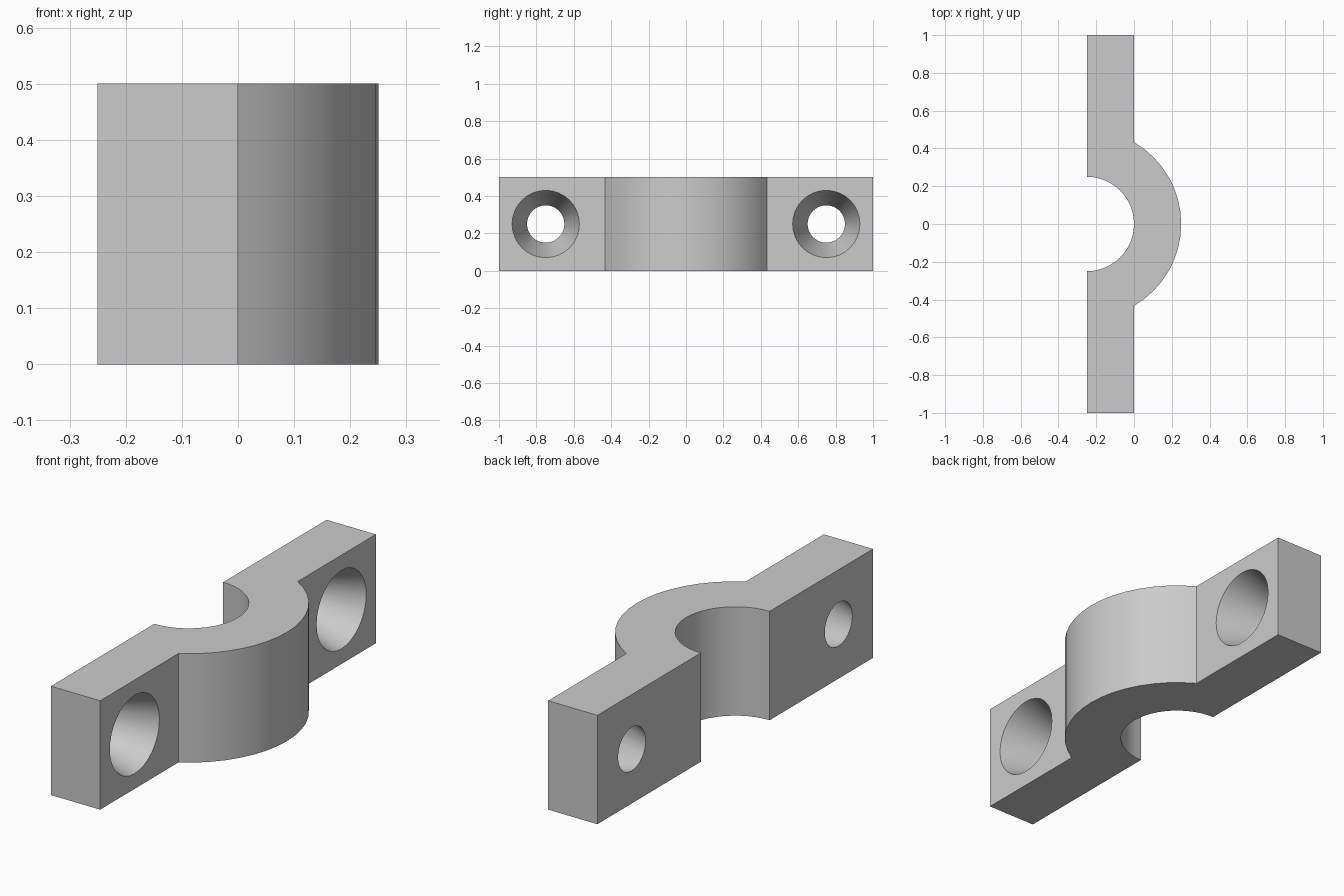
import bpy
import bmesh
from math import sin, cos, radians

if "Cube" in bpy.data.objects:
    bpy.data.objects.remove(bpy.data.objects["Cube"], do_unlink=True)

HEIGHT = 0.5
BACK = -0.25       # flat mounting face, also the centre line of the arch
FRONT = 0.0        # outer face of the flanges

# Material
grey = bpy.data.materials.new("plain_grey")
colour = (0.6, 0.6, 0.6, 1)
grey.diffuse_color = colour
grey.use_nodes = True
grey.node_tree.nodes["Principled BSDF"].inputs["Base Color"].default_value = colour


def arc(radius, start, end, steps):
    """Points on a circle around the arch centre, angles in degrees."""
    angles = [radians(start + (end - start) * i / steps) for i in range(steps + 1)]
    return [(BACK + radius * cos(a), radius * sin(a)) for a in angles]


# Clamp outline: two flanges joined by a half-round arch
outline = [(BACK, -1), (FRONT, -1)]
outline += arc(0.5, -60, 60, 16)
outline += [(FRONT, 1), (BACK, 1)]
outline += arc(0.25, 90, -90, 24)

bm = bmesh.new()
base = bm.faces.new([bm.verts.new((x, y, 0)) for x, y in outline])
extruded = bmesh.ops.extrude_face_region(bm, geom=[base])["geom"]
top = [v for v in extruded if isinstance(v, bmesh.types.BMVert)]
bmesh.ops.translate(bm, verts=top, vec=(0, 0, HEIGHT))
bmesh.ops.recalc_face_normals(bm, faces=bm.faces)
mesh = bpy.data.meshes.new("pipe_clamp")
bm.to_mesh(mesh)
bm.free()
mesh.materials.append(grey)
clamp = bpy.data.objects.new("pipe_clamp", mesh)
bpy.context.collection.objects.link(clamp)
bpy.context.view_layer.objects.active = clamp

# Tapered screw holes, wide on the outer face
SMALL, LARGE, EXTRA = 0.1, 0.18, 0.05
slope = (LARGE - SMALL) / (FRONT - BACK)
for side in (-1, 1):
    bpy.ops.mesh.primitive_cone_add(
        vertices=32, radius1=SMALL - slope * EXTRA, radius2=LARGE + slope * EXTRA,
        depth=FRONT - BACK + 2 * EXTRA, rotation=(0, radians(90), 0),
        location=((FRONT + BACK) / 2, side * 0.75, HEIGHT / 2))
    cutter = bpy.context.object
    cutter.name = "screw_hole_cutter"
    cutter.hide_render = True
    cutter.data.materials.append(grey)
    hole = clamp.modifiers.new("screw_hole", "BOOLEAN")
    hole.operation = "DIFFERENCE"
    hole.solver = "EXACT"
    hole.object = cutter
    bpy.context.view_layer.objects.active = clamp
    bpy.ops.object.modifier_apply(modifier=hole.name)
    bpy.data.objects.remove(cutter, do_unlink=True)

# Smooth the curved walls, keep the edges crisp
bpy.ops.object.select_all(action="DESELECT")
clamp.select_set(True)
bpy.context.view_layer.objects.active = clamp
bpy.ops.object.shade_smooth_by_angle(angle=radians(25))
